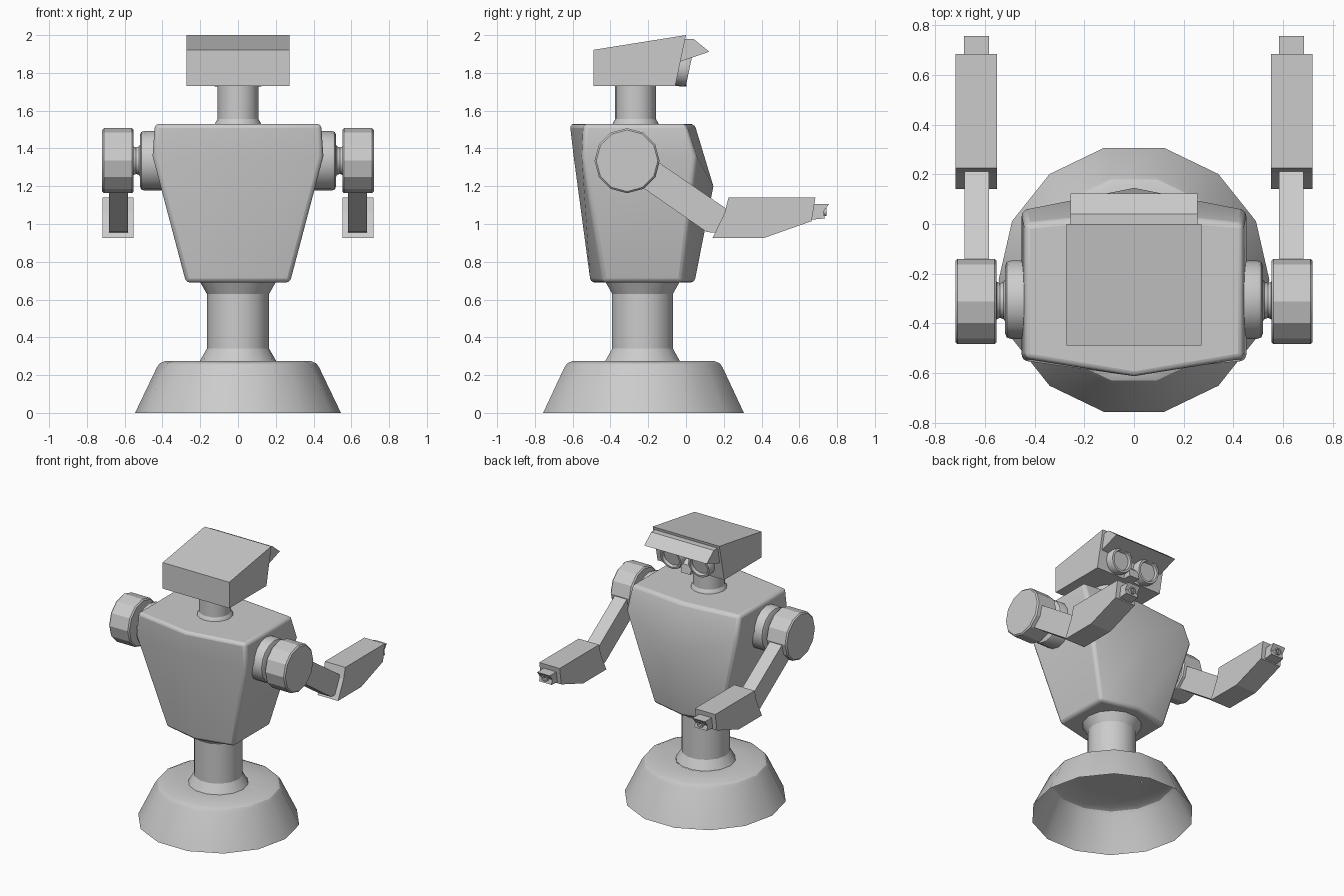
import bpy, bmesh, math
from mathutils import Matrix, Vector

if "Cube" in bpy.data.objects:
    bpy.data.objects.remove(bpy.data.objects["Cube"])


def finish(name, bm, bevel=0.0, segs=3, smooth=True, recalc=True):
    if recalc:
        bmesh.ops.recalc_face_normals(bm, faces=bm.faces[:])
    me = bpy.data.meshes.new(name)
    bm.to_mesh(me)
    bm.free()
    ob = bpy.data.objects.new(name, me)
    bpy.context.collection.objects.link(ob)
    if bevel:
        m = ob.modifiers.new("bevel", 'BEVEL')
        m.width, m.segments, m.limit_method = bevel, segs, 'ANGLE'
        m.angle_limit = math.radians(35)
    if smooth:
        bpy.ops.object.select_all(action='DESELECT')
        bpy.context.view_layer.objects.active = ob
        ob.select_set(True)
        bpy.ops.object.shade_smooth_by_angle(angle=math.radians(29))
    return ob


def lathe(name, profile, n, origin, axis=(0, 0, 1), spin=0.0, caps=(True, True)):
    """Revolve (radius, height) points around an axis through origin."""
    bm = bmesh.new()
    rot = Vector((0, 0, 1)).rotation_difference(Vector(axis)).to_matrix().to_4x4()
    mat = Matrix.Translation(origin) @ rot
    rings = []
    for r, h in profile:
        rings.append([bm.verts.new(mat @ Vector((r * math.cos(spin + math.tau * i / n),
                                                 r * math.sin(spin + math.tau * i / n), h)))
                      for i in range(n)])
    for a, b in zip(rings, rings[1:]):
        for i in range(n):
            j = (i + 1) % n
            bm.faces.new((a[i], a[j], b[j], b[i]))
    if caps[0]:
        bm.faces.new(rings[0][::-1])
    if caps[1]:
        bm.faces.new(rings[-1])
    return finish(name, bm, recalc=all(caps))


def slab(name, profile, x0, x1, bevel=0.0):
    """Extrude a (y, z) outline from x0 to x1."""
    bm = bmesh.new()
    f = bm.faces.new([bm.verts.new((x0, y, z)) for y, z in profile])
    ext = bmesh.ops.extrude_face_region(bm, geom=[f])['geom']
    bmesh.ops.translate(bm, vec=(x1 - x0, 0, 0),
                        verts=[v for v in ext if isinstance(v, bmesh.types.BMVert)])
    return finish(name, bm, bevel, smooth=False)


# base skirt, open underneath
lathe("base", [(0.545, 0), (0.43, 0.24), (0.415, 0.262), (0.385, 0.275), (0.2, 0.275)],
      14, (0, -0.225, 0), caps=(False, False))

# waist column with flared ends
lathe("waist", [(0.202, 0.275), (0.165, 0.34), (0.165, 0.63), (0.205, 0.70)],
      14, (0, -0.23, 0))

# torso: three stacked six-sided loops (bottom, chest, top)
bm = bmesh.new()
loops = []
for w, back, side_back, side_front, front, z_side, z_front, z_back in (
        (0.275, -0.505, -0.44, -0.02, 0.045, 0.69, 0.69, 0.69),
        (0.452, -0.595, -0.55, 0.055, 0.145, 1.36, 1.20, 1.36),
        (0.440, -0.615, -0.54, 0.0, 0.045, 1.53, 1.53, 1.53)):
    loops.append([bm.verts.new(p) for p in (
        (0, back, z_back), (w, side_back, z_side), (w, side_front, z_side),
        (0, front, z_front), (-w, side_front, z_side), (-w, side_back, z_side))])
for a, b in zip(loops, loops[1:]):
    for i in range(6):
        j = (i + 1) % 6
        bm.faces.new((a[i], a[j], b[j], b[i]))
bm.faces.new(loops[0][::-1])
bm.faces.new(loops[-1])
finish("torso", bm, bevel=0.022)

# neck
lathe("neck", [(0.125, 1.52), (0.118, 1.54), (0.108, 1.555), (0.108, 1.75)],
      16, (0, -0.267, 0))

# head, visor and nose
slab("head", [(-0.49, 1.73), (-0.49, 1.922), (0.0, 2.0), (-0.057, 1.73)], -0.272, 0.272)
slab("visor", [(-0.005, 1.98), (0.04, 1.98), (0.123, 1.912), (-0.03, 1.86)], -0.255, 0.255)
slab("nose", [(-0.06, 1.73), (-0.04, 1.82), (-0.005, 1.79), (0.005, 1.728)], -0.04, 0.04)

# eyes, tilted with the face, with recessed lenses
tilt = Vector((0, 0.979, -0.205))
for side, s in (("left", -1), ("right", 1)):
    lathe(side + "_eye", [(0.092, -0.02), (0.092, 0.035), (0.085, 0.055), (0.07, 0.055),
                          (0.065, 0.035)],
          20, (s * 0.115, -0.037, 1.825), axis=tilt)

# arms
for side, s in (("left", -1), ("right", 1)):
    ax = (s, 0, 0)
    sx = lambda v: s * v
    lathe(side + "_shoulder_socket",
          [(0.158, 0.36), (0.158, 0.495), (0.152, 0.512), (0.135, 0.52)],
          16, (0, -0.305, 1.335), axis=ax)
    lathe(side + "_shoulder_axle",
          [(0.09, 0.515), (0.075, 0.525), (0.07, 0.54), (0.075, 0.552), (0.09, 0.56)],
          16, (0, -0.308, 1.335), axis=ax)
    lathe(side + "_shoulder",
          [(0.163, 0.553), (0.172, 0.562), (0.172, 0.71), (0.163, 0.719)],
          12, (0, -0.312, 1.335), axis=ax)
    slab(side + "_upper_arm",
         [(-0.31, 1.44), (0.215, 1.08), (0.155, 0.955), (0.11, 0.957), (-0.37, 1.29)],
         sx(0.583), sx(0.683))
    slab(side + "_forearm",
         [(0.225, 1.14), (0.685, 1.14), (0.665, 1.015), (0.41, 0.925), (0.14, 0.925),
          (0.205, 1.06)], sx(0.552), sx(0.718))
    slab(side + "_hand",
         [(0.64, 1.105), (0.757, 1.105), (0.727, 1.065), (0.735, 1.03), (0.64, 1.02)],
         sx(0.583), sx(0.685))
    lathe(side + "_hand_nozzle", [(0.025, 0.0), (0.025, 0.035), (0.016, 0.035), (0.016, 0.015)],
          12, (sx(0.634), 0.71, 1.067), axis=(0, 1, 0))
